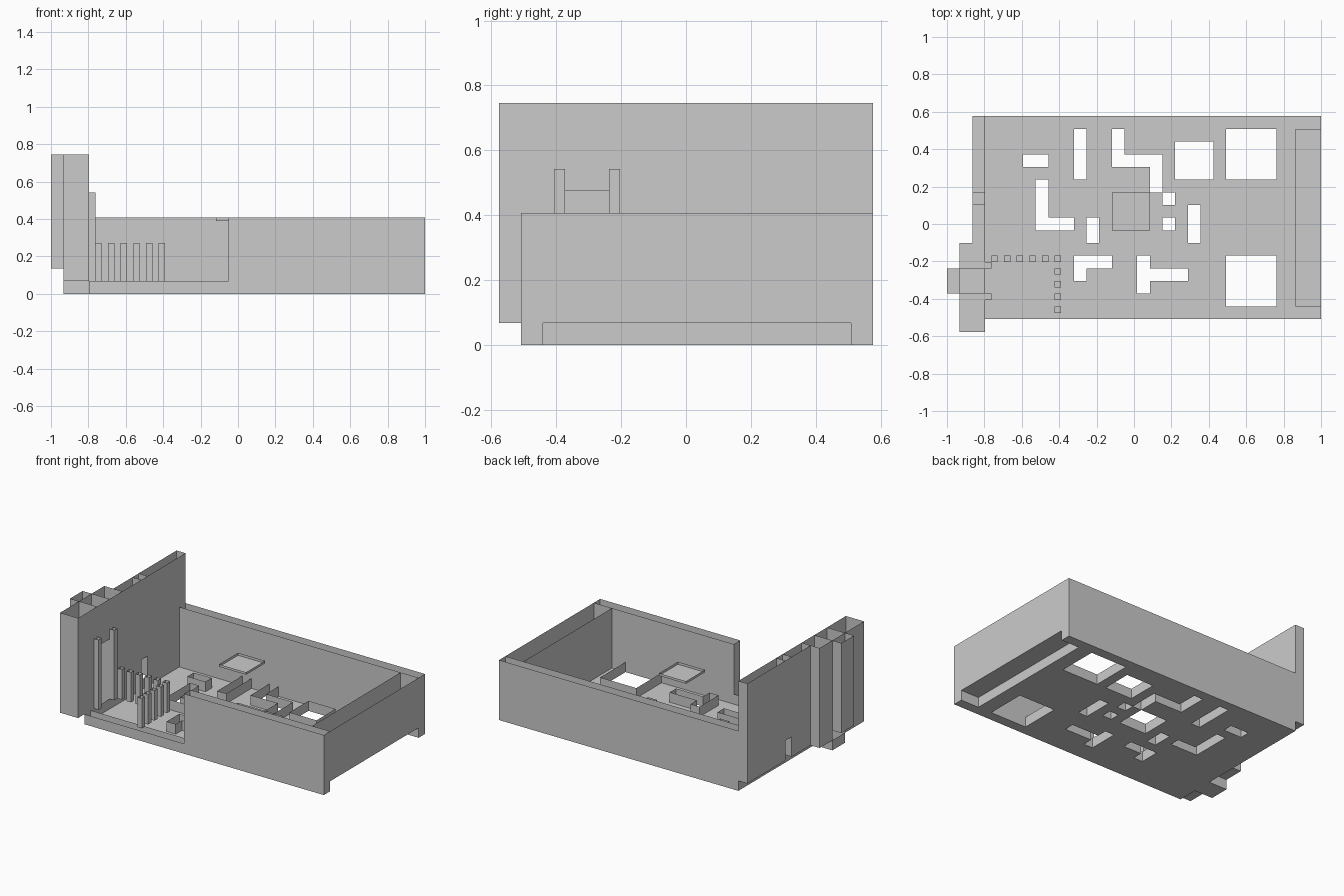
import bpy, bmesh

if "Cube" in bpy.data.objects:
    bpy.data.objects.remove(bpy.data.objects["Cube"])

U = 2 / 29.5          # grid module
X0, Y0 = -1.0, -8.5 * U


def pt(i, j, k):
    return (X0 + i * U, Y0 + j * U, k * U)


def finish(bm, name):
    bmesh.ops.remove_doubles(bm, verts=bm.verts, dist=1e-5)
    mesh = bpy.data.meshes.new(name)
    bm.to_mesh(mesh)
    bm.free()
    bpy.context.collection.objects.link(bpy.data.objects.new(name, mesh))


def quad(bm, *points):
    bm.faces.new([bm.verts.new(pt(*p)) for p in points])


def tray(name, i0, i1, j0, j1, k0, k1):
    """Block with four sides and a bottom, open at the top."""
    bm = bmesh.new()
    quad(bm, (i0, j0, k0), (i0, j1, k0), (i1, j1, k0), (i1, j0, k0))
    ring = [(i0, j0), (i1, j0), (i1, j1), (i0, j1)]
    for a, b in zip(ring, ring[1:] + ring[:1]):
        quad(bm, (*a, k0), (*b, k0), (*b, k1), (*a, k1))
    finish(bm, name)


# Floor openings in grid cells: i0, i1, j0, j1
HOLES = [
    (6, 8, 13, 14), (10, 11, 12, 16), (7, 8, 8, 12), (8, 10, 8, 9),
    (11, 12, 7, 9), (13, 14, 13, 16), (14, 17, 13, 14), (16, 17, 11, 13),
    (17, 18, 10, 11), (17, 18, 8, 9), (13, 16, 8, 11), (18, 21, 12, 15),
    (22, 26, 12, 16), (22, 26, 2, 6), (19, 20, 7, 10), (10, 11, 4, 6),
    (11, 13, 5, 6), (15, 16, 3, 6), (16, 19, 4, 5),
]
XS = list(range(3, 28)) + [27.5]


def solid(a, j):
    if not (0 <= a < len(XS) - 1 and 2 <= j < 16):
        return False
    return not any(h[0] <= XS[a] < h[1] and h[2] <= j < h[3] for h in HOLES)


# Floor: bottom sheet with an upright rim around every opening
bm = bmesh.new()
for a in range(len(XS) - 1):
    l, r = XS[a], XS[a + 1]
    for j in range(2, 16):
        if not solid(a, j):
            continue
        quad(bm, (l, j, 0), (l, j + 1, 0), (r, j + 1, 0), (r, j, 0))
        for da, dj, p, q in ((0, -1, (l, j), (r, j)),
                             (1, 0, (r, j), (r, j + 1)),
                             (0, 1, (r, j + 1), (l, j + 1)),
                             (-1, 0, (l, j + 1), (l, j))):
            if not solid(a + da, j + dj):
                quad(bm, (*p, 0), (*q, 0), (*q, 1), (*p, 1))
finish(bm, "floor")

# Outer walls
tray("front_curb", 3, 14, 1, 2, 0, 1)
tray("front_wall", 14, 29.5, 1, 2, 0, 6)
tray("back_wall", 3, 29.5, 16, 17, 0, 6)
tray("right_wall", 27.5, 29.5, 2, 16, 1, 6)

# Tall left wall with a doorway niche and a small opening
tray("left_wall_front", 1, 3, 0, 3, 1, 11)
tray("niche_lintel", 1, 3, 3, 5, 7, 11)
tray("niche_base", 1, 3, 3, 5, 0, 1)
tray("niche_back", 0, 1, 3, 5, 2, 11)
tray("left_wall_middle", 1, 3, 5, 7, 1, 11)
tray("left_wall_inner", 2, 3, 7, 10, 1, 11)
tray("small_door_lintel", 2, 3, 10, 11, 3, 11)
tray("left_wall_back", 2, 3, 11, 17, 1, 11)

# Door posts
for n, j in enumerate((2.5, 5)):
    tray(f"door_post_{n}", 3, 3.5, j, j + 0.5, 1, 8)

# Fence posts: a row along x, then a row along y
fence = [(3.5 + n, 5.5) for n in range(6)] + [(8.5, 4.5 - n) for n in range(4)]
fence.append((8.5, 1.5)) if (8.5, 1.5) not in fence else None
for n, (i, j) in enumerate(fence):
    tray(f"fence_post_{n}", i, i + 0.5, j, j + 0.5, 1, 4)

# Raised hatch above the central opening
tray("hatch", 13, 16, 8, 11, 5.75, 6)
